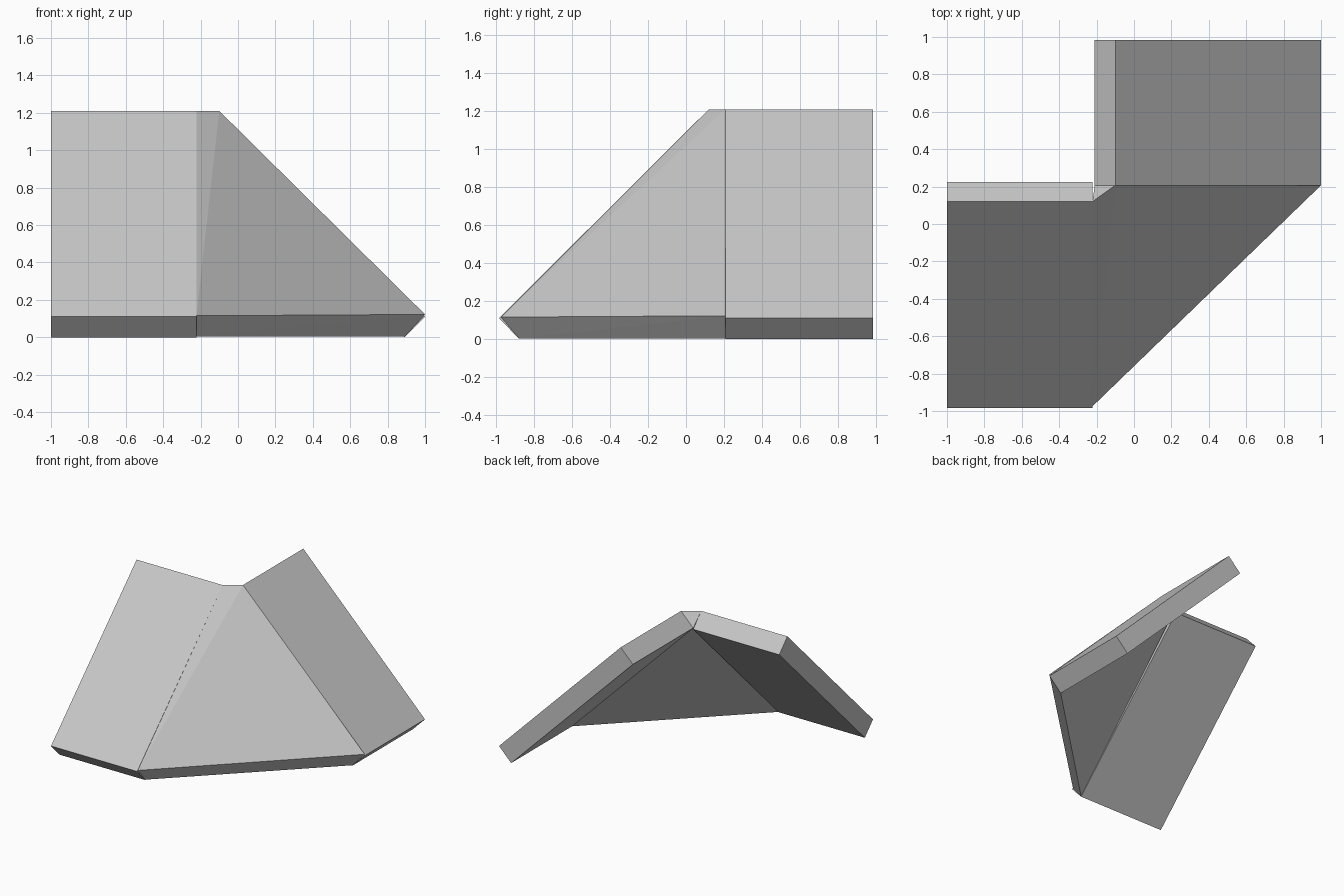
import bpy
import bmesh

cube = bpy.data.objects.get("Cube")
if cube:
    bpy.data.objects.remove(cube, do_unlink=True)

GREY = (0.57, 0.57, 0.57, 1.0)
mat = bpy.data.materials.new("light grey")
mat.use_nodes = True
mat.diffuse_color = GREY
mat.node_tree.nodes["Principled BSDF"].inputs["Base Color"].default_value = GREY


def convex_part(name, points):
    """Flat-faced solid wrapped around its corner points."""
    bm = bmesh.new()
    for p in points:
        bm.verts.new(p)
    bmesh.ops.convex_hull(bm, input=bm.verts[:])
    bmesh.ops.dissolve_limit(bm, angle_limit=0.01, verts=bm.verts[:], edges=bm.edges[:])
    bmesh.ops.recalc_face_normals(bm, faces=bm.faces[:])
    mesh = bpy.data.meshes.new(name)
    bm.to_mesh(mesh)
    bm.free()
    mesh.materials.append(mat)
    obj = bpy.data.objects.new(name, mesh)
    bpy.context.collection.objects.link(obj)
    return obj


# Sloping slab section: outer foot, outer ridge, inner ridge, inner foot
front_profile = [(-0.985, 0.11), (0.12, 1.21), (0.225, 1.10), (-0.88, 0)]
side_profile = [(1.0, 0.11), (-0.10, 1.21), (-0.21, 1.10), (0.89, 0)]

# Front slope, running along x
convex_part("front_roof_slab",
            [(x, y, z) for x in (-1.0, -0.222) for y, z in front_profile])

# Side slope, running along y
convex_part("side_roof_slab",
            [(x, y, z) for y in (0.207, 0.985) for x, z in side_profile])

# Corner panel joining the two slopes, narrowing to one inner apex
outer = [(-0.222, -0.975, 0.115), (-0.222, 0.12, 1.21),
         (-0.10, 0.207, 1.21), (1.0, 0.207, 0.122)]
inner = [(-0.222, -0.88, 0.003), (-0.21, 0.207, 1.10), (0.89, 0.207, 0.003)]
convex_part("corner_roof_slab", outer + inner)
